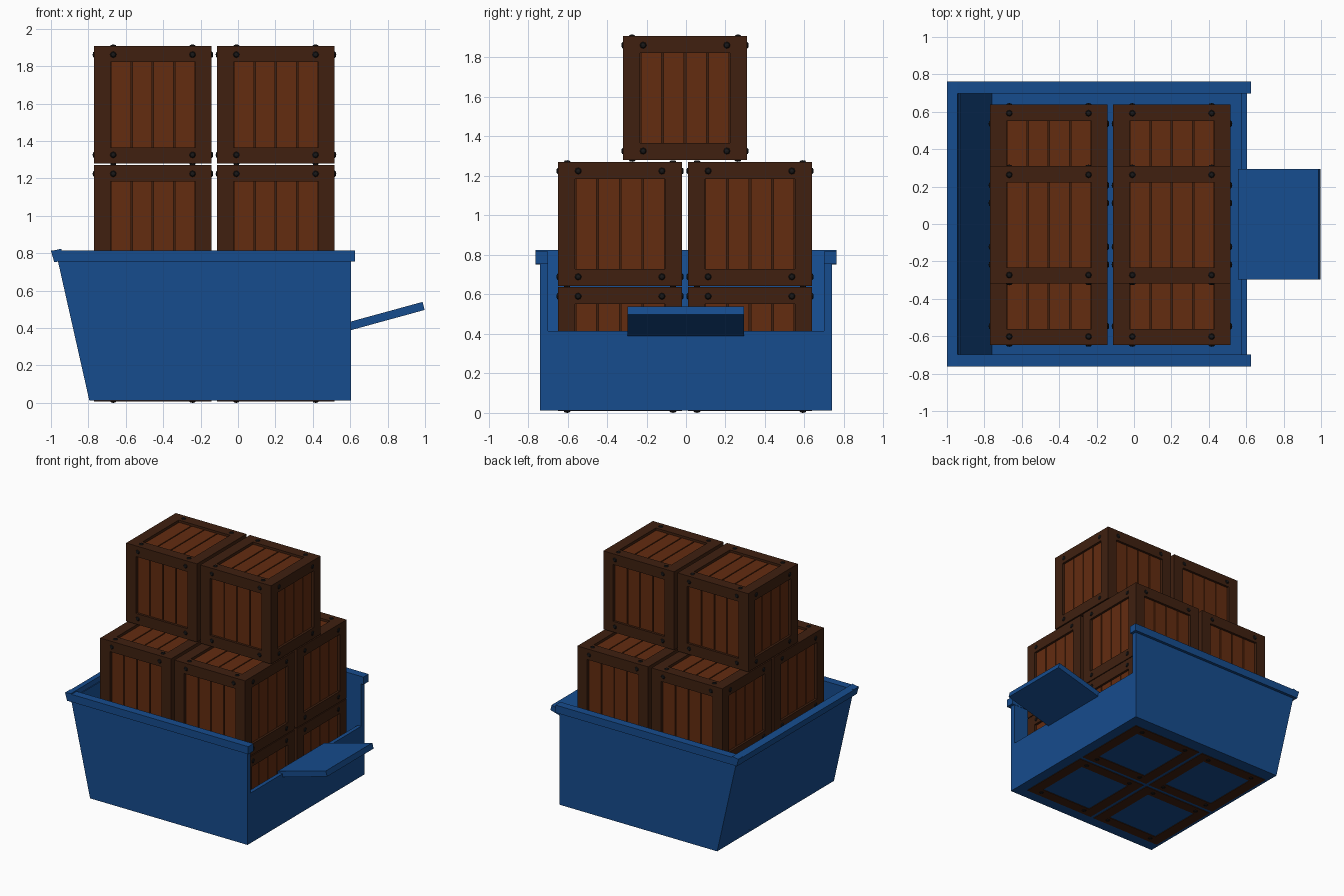
import bpy, bmesh
from mathutils import Matrix, Vector

if "Cube" in bpy.data.objects:
    bpy.data.objects.remove(bpy.data.objects["Cube"])


def material(name, rgb):
    m = bpy.data.materials.new(name)
    m.diffuse_color = (*rgb, 1)
    m.use_nodes = True
    m.node_tree.nodes["Principled BSDF"].inputs["Base Color"].default_value = m.diffuse_color
    return m


blue = material("blue_paint", (0.008, 0.072, 0.27))
plank_mat = material("plank_wood", (0.125, 0.025, 0.005))
rail_mat = material("rail_wood", (0.05, 0.0145, 0.005))
nail_mat = material("dark_iron", (0.01, 0.009, 0.009))


def hexahedron(bm, lower, upper, mat=0):
    """Closed prism between two matching point loops."""
    a = [bm.verts.new(p) for p in lower]
    b = [bm.verts.new(p) for p in upper]
    n = len(a)
    faces = [bm.faces.new(a[::-1]), bm.faces.new(b)]
    for i in range(n):
        j = (i + 1) % n
        faces.append(bm.faces.new((a[i], a[j], b[j], b[i])))
    for f in faces:
        f.material_index = mat


def finish(bm, name, mats):
    bmesh.ops.recalc_face_normals(bm, faces=bm.faces)
    me = bpy.data.meshes.new(name)
    bm.to_mesh(me)
    bm.free()
    for m in mats:
        me.materials.append(m)
    return me


def add_object(name, me, loc=(0, 0, 0)):
    ob = bpy.data.objects.new(name, me)
    ob.location = loc
    bpy.context.collection.objects.link(ob)
    return ob


def slab(name, profile, y0, y1):
    """x-z profile extruded along y."""
    bm = bmesh.new()
    hexahedron(bm, [(x, y0, z) for x, z in profile], [(x, y1, z) for x, z in profile])
    return add_object(name, finish(bm, name, [blue]))


# Open bin: floor, side walls, sloping end, low end
slab("bin_floor", [(-0.795, 0.013), (0.603, 0.013), (0.603, 0.035), (-0.80, 0.035)], -0.74, 0.74)
side = [(-0.795, 0.013), (0.603, 0.013), (0.603, 0.79), (-0.97, 0.79)]
rim = [(-0.98, 0.755), (0.625, 0.755), (0.625, 0.816), (-1.0, 0.816)]
for s, label in ((-1, "front"), (1, "back")):
    slab(label + "_wall", side, s * 0.70, s * 0.74)
    slab(label + "_rim", rim, s * 0.698, s * 0.763)
slab("sloping_end_wall", [(-0.795, 0.013), (-0.755, 0.013), (-0.93, 0.79), (-0.97, 0.79)], -0.74, 0.74)
slab("sloping_end_rim", [(-0.982, 0.752), (-0.93, 0.762), (-0.945, 0.824), (-1.0, 0.812)], -0.763, 0.763)
slab("low_end_wall", [(0.572, 0.013), (0.603, 0.013), (0.603, 0.415), (0.572, 0.415)], -0.74, 0.74)

# Tilted flap at the low end
slab("tilted_flap", [(0.567, 0.379), (0.998, 0.497), (0.987, 0.540), (0.556, 0.422)], -0.296, 0.294)

# Crate mesh, shared by all crates
H, W, D = 0.314, 0.086, 0.04      # half size, rail width, rail depth
bm = bmesh.new()
core = bmesh.ops.create_cube(bm, size=2 * (H - D))
for f in bm.faces:
    f.material_index = 1

X, Y, Z = Vector((1, 0, 0)), Vector((0, 1, 0)), Vector((0, 0, 1))
for n, v in ((X, Z), (-X, Z), (Y, Z), (-Y, Z), (Z, Y), (-Z, Y)):
    u = v.cross(n)

    def P(a, b, c):
        return u * a + v * b + n * c

    # Four mitred rails
    i, o = H - W, H - D
    for k in range(4):
        rot = Matrix.Rotation(k * 1.5707963, 3, n)
        low = [P(-i, i, o), P(i, i, o), P(o, o, o), P(-o, o, o)]
        high = [P(-i, i, H), P(i, i, H), P(H, H, H), P(-H, H, H)]
        hexahedron(bm, [rot @ p for p in low], [rot @ p for p in high], 1)

    # Four recessed planks
    pitch, half = 2 * i / 4, 2 * i / 8 - 0.004
    for k in range(4):
        c = -i + pitch * (k + 0.5)
        quad = [(c - half, -i), (c + half, -i), (c + half, i), (c - half, i)]
        hexahedron(bm, [P(a, b, H - 0.045) for a, b in quad],
                   [P(a, b, H - 0.018) for a, b in quad], 0)

    # Nail heads
    basis = Matrix((u, v, n)).transposed().to_4x4()
    for a in (-0.212, 0.212):
        for b in (-0.268, 0.268):
            mat = Matrix.Translation(P(a, b, H)) @ basis @ Matrix.Diagonal((1, 1, 0.5, 1))
            res = bmesh.ops.create_uvsphere(bm, u_segments=8, v_segments=4, radius=0.017, matrix=mat)
            for f in {f for vert in res["verts"] for f in vert.link_faces}:
                f.material_index = 2
crate = finish(bm, "crate", [plank_mat, rail_mat, nail_mat])

# Stack: two layers of four, two on top
for layer, (z, ys) in enumerate(((0.3225, (-0.334, 0.324)), (0.957, (-0.334, 0.324)), (1.594, (-0.005,)))):
    for y in ys:
        for x in (-0.455, 0.203):
            add_object("crate_layer_%d" % (layer + 1), crate, (x, y, z))
